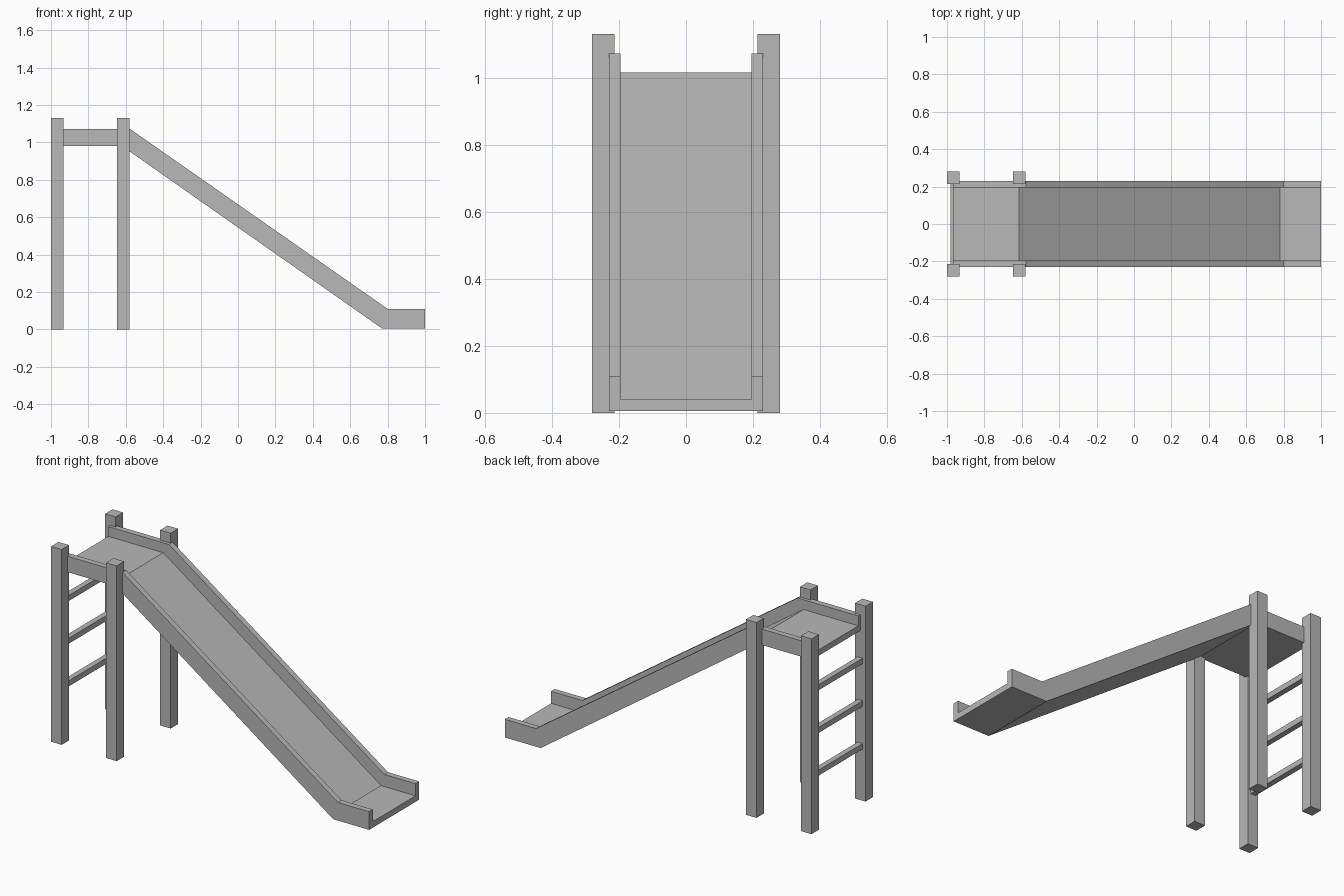
import bpy, bmesh
from mathutils import Matrix, Vector

cube = bpy.data.objects.get("Cube")
if cube:
    bpy.data.objects.remove(cube, do_unlink=True)

grey = bpy.data.materials.new("plain grey")
grey.use_nodes = True
grey.diffuse_color = (0.48, 0.48, 0.48, 1)
grey.node_tree.nodes["Principled BSDF"].inputs["Base Color"].default_value = grey.diffuse_color


def finish(name, bm):
    bmesh.ops.recalc_face_normals(bm, faces=bm.faces)
    mesh = bpy.data.meshes.new(name)
    bm.to_mesh(mesh)
    bm.free()
    mesh.materials.append(grey)
    obj = bpy.data.objects.new(name, mesh)
    bpy.context.collection.objects.link(obj)
    return obj


def box(name, centre, size):
    bm = bmesh.new()
    matrix = Matrix.Translation(centre) @ Matrix.Diagonal(Vector((*size, 1)))
    bmesh.ops.create_cube(bm, size=1, matrix=matrix)
    return finish(name, bm)


# Chute: one U-shaped section swept over platform, slope and run-out
OUTER, INNER = 0.229, 0.195
underside = [(-0.967, 0.98), (-0.62, 0.98), (0.77, 0.005), (1, 0.005)]
bed = [(-0.967, 1.015), (-0.615, 1.015), (0.78, 0.04), (1, 0.04)]
rim = [(-0.967, 1.072), (-0.578, 1.072), (0.8, 0.11), (1, 0.11)]

bm = bmesh.new()
rings = []
for under, floor, top in zip(underside, bed, rim):
    half = [(under, OUTER), (top, OUTER), (top, INNER), (floor, INNER)]
    section = [(p, y) for p, y in half] + [(p, -y) for p, y in reversed(half)]
    rings.append([bm.verts.new((p[0], y, p[1])) for p, y in section])
for a, b in zip(rings, rings[1:]):
    for i in range(len(a)):
        j = (i + 1) % len(a)
        bm.faces.new((a[i], a[j], b[j], b[i]))
bm.faces.new(rings[0])
bm.faces.new(rings[-1])
finish("chute", bm)

# Four square posts
HEIGHT, THICK = 1.13, 0.068
for end, x in (("ladder", -0.966), ("slide", -0.614)):
    for side, y in (("left", 0.247), ("right", -0.247)):
        box(f"{end}_post_{side}", (x, y, HEIGHT / 2), (THICK, THICK, HEIGHT))

# Ladder rungs between the rear posts
for i in range(3):
    box(f"rung_{i + 1}", (-0.966, 0, 0.315 + 0.247 * i), (0.032, 0.47, 0.032))
